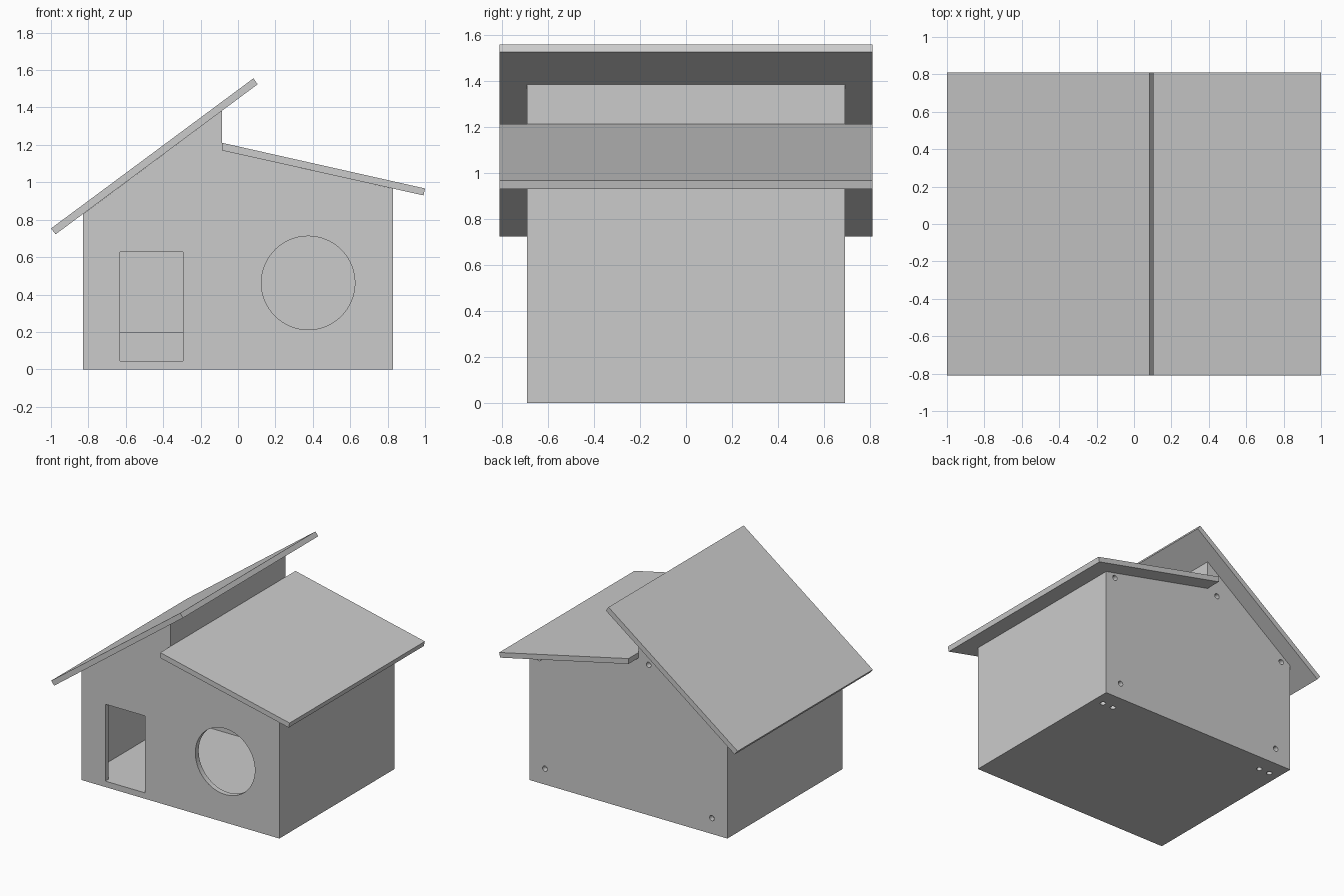
import bpy
import bmesh
from math import pi

default = bpy.data.objects.get("Cube")
if default:
    bpy.data.objects.remove(default, do_unlink=True)

GREY = (0.6, 0.6, 0.6, 1)
mat = bpy.data.materials.new("plain grey")
mat.use_nodes = True
mat.diffuse_color = GREY
mat.node_tree.nodes["Principled BSDF"].inputs["Base Color"].default_value = GREY

DEPTH = 0.69      # half depth of the walls
ROOF = 0.81       # half depth of the roof panels
T = 0.04          # board thickness
FLOOR = 0.045


def prism(name, outline, y0, y1):
    """Extrude an x-z outline from y0 to y1."""
    bm = bmesh.new()
    face = bm.faces.new([bm.verts.new((x, y0, z)) for x, z in outline])
    top = bmesh.ops.extrude_face_region(bm, geom=[face])["geom"]
    moved = [v for v in top if isinstance(v, bmesh.types.BMVert)]
    bmesh.ops.translate(bm, verts=moved, vec=(0, y1 - y0, 0))
    bmesh.ops.recalc_face_normals(bm, faces=bm.faces)
    mesh = bpy.data.meshes.new(name)
    bm.to_mesh(mesh)
    bm.free()
    mesh.materials.append(mat)
    obj = bpy.data.objects.new(name, mesh)
    bpy.context.collection.objects.link(obj)
    return obj


def box(name, x0, x1, y0, y1, z0, z1):
    return prism(name, [(x0, z0), (x1, z0), (x1, z1), (x0, z1)], y0, y1)


def rod(name, loc, radius, length, sides, along_y=True):
    bpy.ops.mesh.primitive_cylinder_add(
        vertices=sides, radius=radius, depth=length, location=loc,
        rotation=(pi / 2 if along_y else 0, 0, 0))
    obj = bpy.context.object
    obj.name = name
    obj.data.materials.append(mat)
    return obj


def cut(target, cutter):
    """Subtract the cutter, bake the result and drop the cutter."""
    mod = target.modifiers.new("cut", "BOOLEAN")
    mod.operation = "DIFFERENCE"
    mod.solver = "EXACT"
    mod.object = cutter
    cutter.hide_render = True
    bpy.context.view_layer.update()
    graph = bpy.context.evaluated_depsgraph_get()
    mesh = bpy.data.meshes.new_from_object(target.evaluated_get(graph))
    target.modifiers.clear()
    target.data = mesh
    bpy.data.objects.remove(cutter, do_unlink=True)


# Walls and floor: one stepped block, hollowed and open under the roofs
walls = prism("walls_and_floor", [
    (-0.83, 0), (0.83, 0), (0.83, 0.966), (-0.085, 1.17),
    (-0.085, 1.383), (-0.83, 0.829)], -DEPTH, DEPTH)
cut(walls, prism("cavity", [
    (-0.79, FLOOR), (0.79, FLOOR), (0.79, 1.3), (-0.08, 1.3), (-0.08, 1.15),
    (-0.125, 1.15), (-0.125, 1.6), (-0.79, 1.6)], T - DEPTH, DEPTH - T))

# Door and round window
cut(walls, box("door_cutter", -0.63, -0.295, -0.8, -0.6, FLOOR, 0.628))
cut(walls, rod("window_cutter", (0.375, -DEPTH, 0.462), 0.25, 0.2, 64))

# Screw holes in the back wall and the floor
for x, z in [(0.75, 0.945), (0.70, 0.12), (-0.17, 1.14), (-0.75, 0.83), (-0.70, 0.12)]:
    cut(walls, rod("back_hole_cutter", (x, DEPTH, z), 0.02, 0.2, 20))
for x in (-0.75, -0.66, 0.66, 0.75):
    cut(walls, rod("floor_hole_cutter", (x, 0.56, 0), 0.02, 0.2, 20, False))

# Inner batten along the foot of the back wall
box("back_batten", -0.79, 0.79, 0.43, DEPTH - T, FLOOR, 0.2)

# Overhanging roof panels
prism("steep_roof", [(-0.975, 0.722), (0.105, 1.524), (0.083, 1.556), (-1, 0.753)],
      -ROOF, ROOF)
prism("shallow_roof", [(-0.085, 1.17), (0.992, 0.93), (1, 0.967), (-0.085, 1.211)],
      -ROOF, ROOF)
